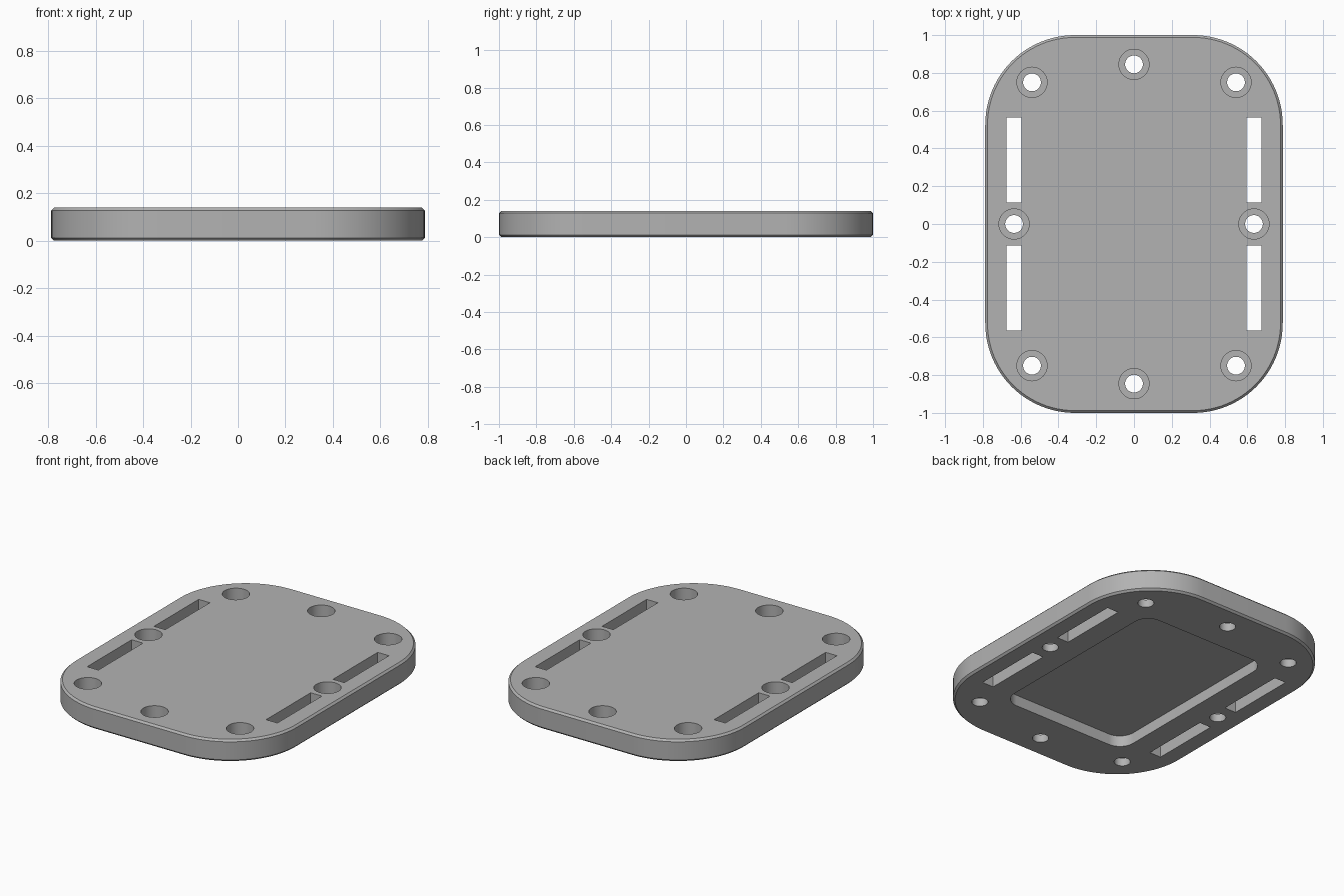
import bpy, bmesh
from math import sin, cos, pi, radians

cube = bpy.data.objects.get("Cube")
if cube:
    bpy.data.objects.remove(cube, do_unlink=True)

LENGTH, WIDTH, THICK = 2.0, 1.575, 0.14
CHAMFER = 0.012

grey = bpy.data.materials.new("plain grey")
grey.use_nodes = True
GREY = (0.45, 0.45, 0.45, 1)
grey.diffuse_color = GREY
grey.node_tree.nodes["Principled BSDF"].inputs["Base Color"].default_value = GREY


def rounded(hx, hy, r, steps=16):
    """Outline of a rounded rectangle, counter-clockwise."""
    points = []
    for k, (sx, sy) in enumerate([(1, 1), (-1, 1), (-1, -1), (1, -1)]):
        for i in range(steps + 1):
            a = (k + i / steps) * pi / 2
            points.append((sx * (hx - r) + r * cos(a), sy * (hy - r) + r * sin(a)))
    return points


def circle(r, cx, cy, n=48):
    return [(cx + r * cos(2 * pi * i / n), cy + r * sin(2 * pi * i / n)) for i in range(n)]


def loft(bm, layers):
    """Closed solid through (outline, height) layers from bottom to top."""
    rings = [[bm.verts.new((x, y, z)) for x, y in pts] for pts, z in layers]
    n = len(rings[0])
    for low, high in zip(rings, rings[1:]):
        for i in range(n):
            j = (i + 1) % n
            bm.faces.new((low[i], low[j], high[j], high[i]))
    bm.faces.new(rings[0][::-1])
    bm.faces.new(rings[-1])


def finish(name, bm):
    bmesh.ops.recalc_face_normals(bm, faces=bm.faces)
    mesh = bpy.data.meshes.new(name)
    bm.to_mesh(mesh)
    bm.free()
    mesh.materials.append(grey)
    obj = bpy.data.objects.new(name, mesh)
    bpy.context.collection.objects.link(obj)
    return obj


# Plate with chamfered rims
bm = bmesh.new()
full = rounded(WIDTH / 2, LENGTH / 2, 0.475, 24)
inset = rounded(WIDTH / 2 - CHAMFER, LENGTH / 2 - CHAMFER, 0.475 - CHAMFER, 24)
loft(bm, [(inset, 0), (full, CHAMFER), (full, THICK - CHAMFER), (inset, THICK)])
plate = finish("cover_plate", bm)

# Cutters: stepped screw holes, strap slots and the underside pocket
bm = bmesh.new()
holes = [(0, s * 0.845) for s in (-1, 1)] + [(s * 0.635, 0) for s in (-1, 1)]
holes += [(sx * 0.54, sy * 0.75) for sx in (-1, 1) for sy in (-1, 1)]
SEAT = 0.05
for cx, cy in holes:
    small, large = circle(0.047, cx, cy), circle(0.08, cx, cy)
    loft(bm, [(small, -0.1), (small, SEAT), (large, SEAT), (large, 0.3)])

for sx in (-1, 1):
    for sy in (-1, 1):
        slot = [(sx * 0.635 + dx * 0.04, sy * 0.339 + dy * 0.226)
                for dx, dy in [(-1, -1), (1, -1), (1, 1), (-1, 1)]]
        loft(bm, [(slot, -0.1), (slot, 0.3)])

pocket = rounded(0.45, 0.645, 0.1)
loft(bm, [(pocket, -0.1), (pocket, 0.07)])
cutter = finish("cutter", bm)
cutter.hide_render = True

# Cut the plate, then discard the cutter
cut = plate.modifiers.new("openings", "BOOLEAN")
cut.object = cutter
cut.solver = "EXACT"
bpy.ops.object.select_all(action="DESELECT")
bpy.context.view_layer.objects.active = plate
plate.select_set(True)
bpy.ops.object.modifier_apply(modifier=cut.name)
bpy.data.objects.remove(cutter, do_unlink=True)
bpy.ops.object.shade_smooth_by_angle(angle=radians(30))
